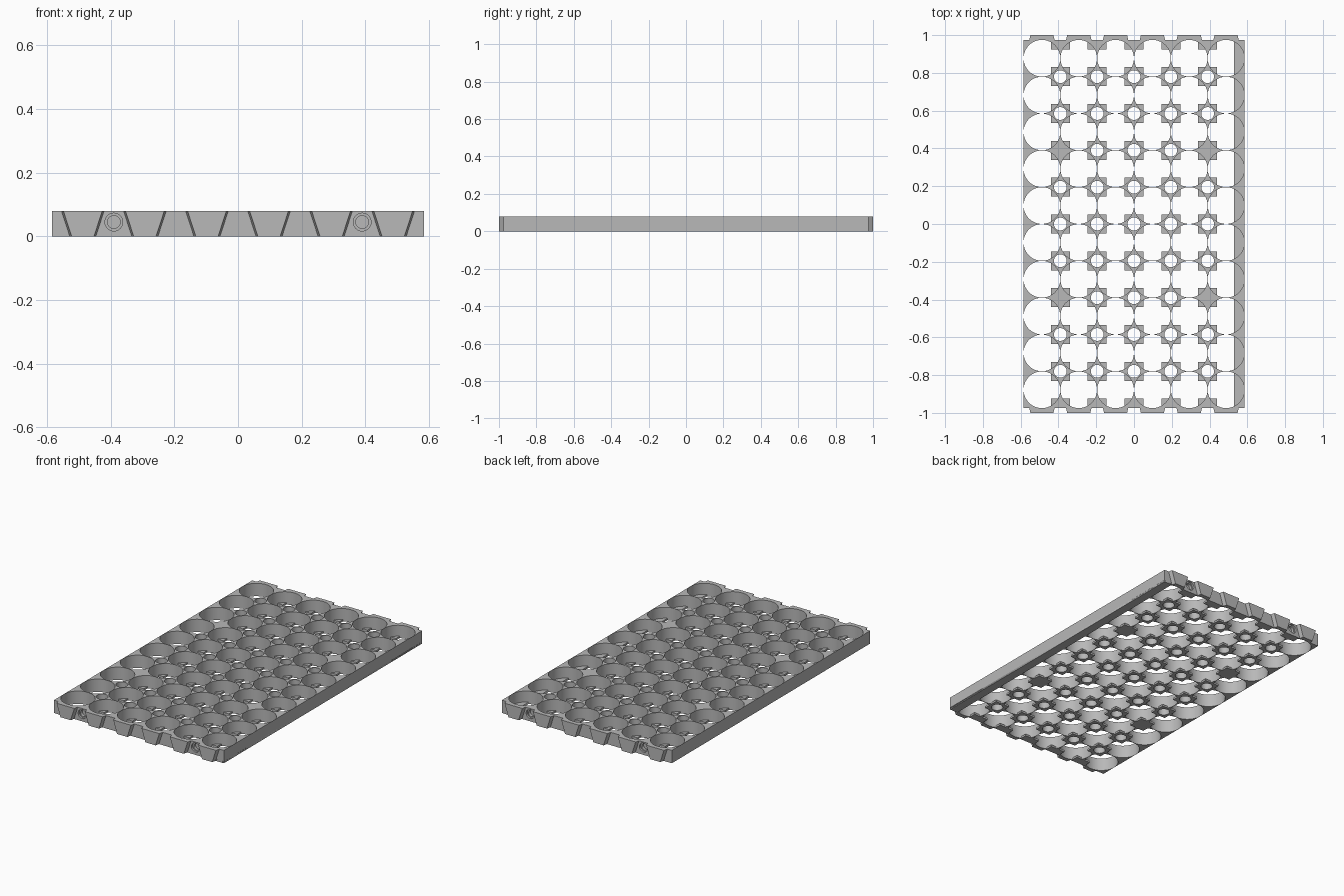
import bpy, bmesh, math
from mathutils import Matrix

cube = bpy.data.objects.get("Cube")
if cube:
    bpy.data.objects.remove(cube, do_unlink=True)

PITCH, COLS, ROWS = 0.195, 6, 10
HX, HY, H = PITCH * COLS / 2, PITCH * ROWS / 2, 0.08
CELL_R, POST_R, PAD, LEDGE = 0.097, 0.034, 0.05, 0.012

grey = bpy.data.materials.new("light_grey")
grey.use_nodes = True
colour = (0.48, 0.48, 0.48, 1)
grey.diffuse_color = colour
grey.node_tree.nodes["Principled BSDF"].inputs["Base Color"].default_value = colour


def circle(cx, cy, r, n):
    return [(cx + r * math.cos(2 * math.pi * i / n),
             cy + r * math.sin(2 * math.pi * i / n)) for i in range(n)]


def rect(x0, x1, y0, y1):
    return [(x0, y0), (x1, y0), (x1, y1), (x0, y1)]


def add_object(name, bm):
    bmesh.ops.recalc_face_normals(bm, faces=bm.faces)
    mesh = bpy.data.meshes.new(name)
    bm.to_mesh(mesh)
    bm.free()
    mesh.materials.append(grey)
    obj = bpy.data.objects.new(name, mesh)
    bpy.context.collection.objects.link(obj)
    return obj


def plate(name, outlines, z0, z1):
    """Extrude filled outlines; an outline inside another becomes a hole."""
    curve = bpy.data.curves.new(name + "_outline", "CURVE")
    curve.dimensions, curve.fill_mode = "2D", "BOTH"
    curve.extrude = (z1 - z0) / 2
    for points in outlines:
        spline = curve.splines.new("POLY")
        spline.points.add(len(points) - 1)
        for p, (x, y) in zip(spline.points, points):
            p.co = (x, y, 0, 1)
        spline.use_cyclic_u = True
    temp = bpy.data.objects.new(name + "_outline", curve)
    bpy.context.collection.objects.link(temp)
    bpy.context.view_layer.update()
    dg = bpy.context.evaluated_depsgraph_get()
    mesh = bpy.data.meshes.new_from_object(temp.evaluated_get(dg))
    bm = bmesh.new()
    bm.from_mesh(mesh)
    bmesh.ops.remove_doubles(bm, verts=bm.verts, dist=0.00001)
    bmesh.ops.translate(bm, verts=bm.verts, vec=(0, 0, (z0 + z1) / 2))
    bpy.data.objects.remove(temp, do_unlink=True)
    bpy.data.meshes.remove(mesh)
    return add_object(name, bm)


cell_x = [(i + 0.5) * PITCH - HX for i in range(COLS)]
cell_y = [(j + 0.5) * PITCH - HY for j in range(ROWS)]

# Posts between four cells; four of them stay solid
posts = [((i + 1) * PITCH - HX, (j + 1) * PITCH - HY)
         for i in range(COLS - 1) for j in range(ROWS - 1)]
solid = 2 * PITCH
holes = [circle(x, y, POST_R, 24) for x, y in posts
         if abs(abs(x) - solid) > 0.01 or abs(abs(y) - solid) > 0.01]

# Tray body with round cells
cells = [circle(x, y, CELL_R, 64) for x in cell_x for y in cell_y]
body = plate("tray_body", [rect(-HX, HX, -HY, HY)] + cells + holes, 0, H)

# Square pads under the posts, half pads at the ends
pads = [rect(x - PAD, x + PAD, y - PAD, y + PAD) for x, y in posts]
for i in range(1, COLS):
    x = i * PITCH - HX
    pads.append(rect(x - PAD, x + PAD, -HY, -HY + PAD))
    pads.append(rect(x - PAD, x + PAD, HY - PAD, HY))
ledges = plate("cell_ledges", pads + holes, 0, LEDGE)

# Bottom lip along one long side
lip = plate("side_lip", [rect(HX - 0.055, HX, -HY, HY)], 0, LEDGE)

# Tapered tabs on both ends
bm = bmesh.new()
for side in (-1, 1):
    for x in cell_x:
        rings = []
        for y, inset in ((HY - 0.0003, 0), (1.0, 0.006)):
            top, low = 0.067 - inset, 0.041 - inset
            rings.append([bm.verts.new((x + dx, side * y, z)) for dx, z in
                          ((-top, H), (top, H), (low, 0), (-low, 0))])
        bm.faces.new(rings[0])
        bm.faces.new(rings[1])
        for k in range(4):
            n = (k + 1) % 4
            bm.faces.new((rings[0][k], rings[0][n], rings[1][n], rings[1][k]))
tabs = add_object("end_tabs", bm)


# Stepped screw holes in both end walls
def screw_cutter(name, r1, r2, depth):
    bm = bmesh.new()
    for sx in (-1, 1):
        for sy in (-1, 1):
            turn = Matrix.Rotation(sy * math.pi / 2, 4, "X")
            place = Matrix.Translation((sx * solid, sy * HY, 0.045)) @ turn
            bmesh.ops.create_cone(bm, cap_ends=True, segments=32, radius1=r1,
                                  radius2=r2, depth=2 * depth, matrix=place)
    cutter = add_object(name, bm)
    cutter.hide_render = True
    cutter.display_type = "WIRE"
    mod = body.modifiers.new(name, "BOOLEAN")
    mod.operation, mod.solver, mod.object = "DIFFERENCE", "EXACT", cutter
    bpy.context.view_layer.objects.active = body
    bpy.ops.object.modifier_apply(modifier=mod.name)
    bpy.data.objects.remove(cutter, do_unlink=True)


screw_cutter("screw_recess", 0.028, 0.028, 0.012)
screw_cutter("screw_bore", 0.02, 0.02, 0.03)

# Smooth the round walls, keep edges sharp
for obj in bpy.context.selected_objects:
    obj.select_set(False)
for obj in (body, ledges):
    obj.select_set(True)
bpy.context.view_layer.objects.active = body
bpy.ops.object.shade_smooth_by_angle(angle=math.radians(30))
